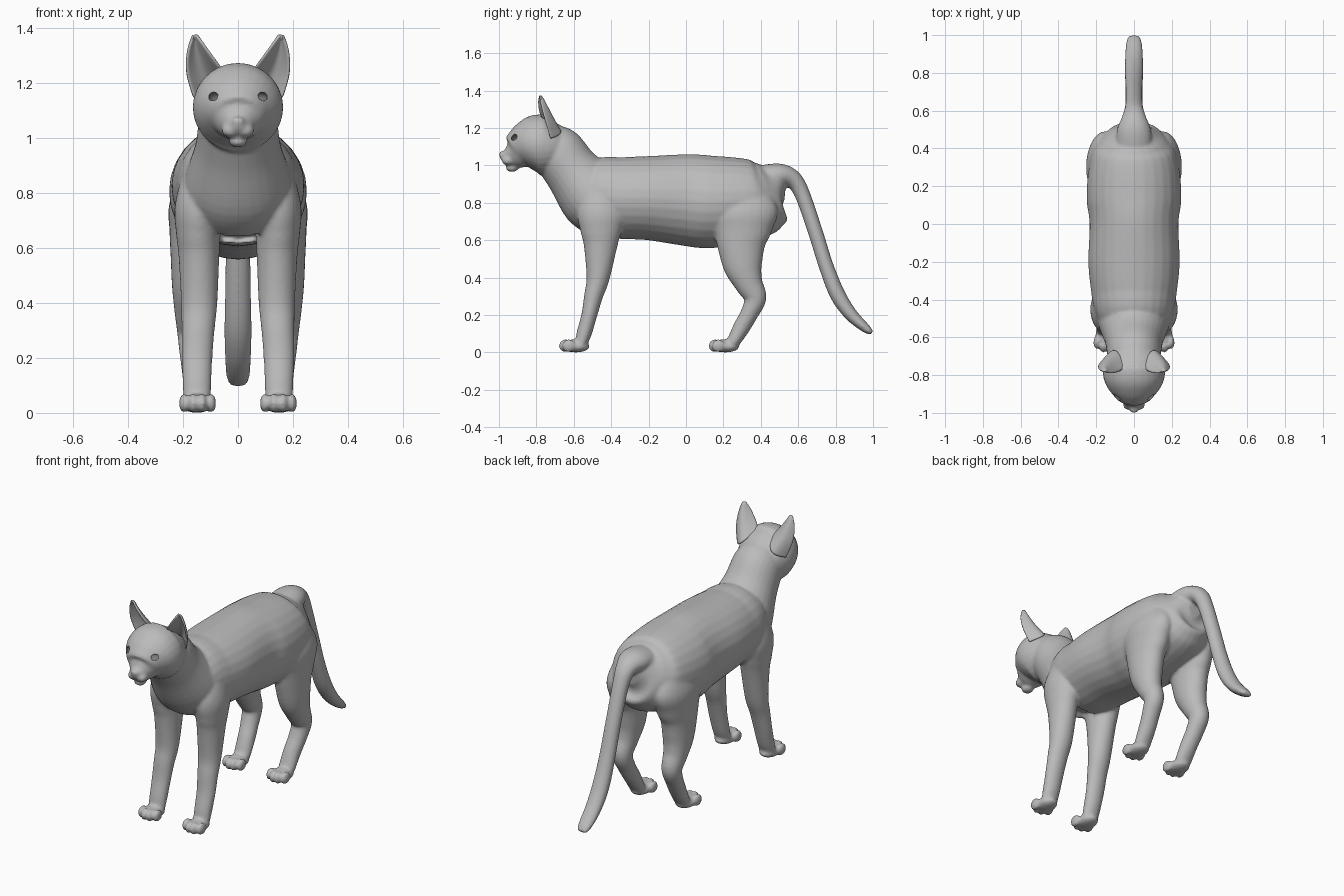
import bpy, bmesh
from math import sin, cos, pi
from mathutils import Vector, Matrix

if "Cube" in bpy.data.objects:
    bpy.data.objects.remove(bpy.data.objects["Cube"], do_unlink=True)


def material(name, value):
    m = bpy.data.materials.new(name)
    m.use_nodes = True
    m.diffuse_color = (value, value, value, 1)
    m.node_tree.nodes["Principled BSDF"].inputs["Base Color"].default_value = m.diffuse_color
    return m


fur = material("grey fur", 0.5)
socket = material("dark eye grey", 0.2)


def smooth_path(points, steps=5):
    """Catmull-Rom samples through points of any dimension."""
    pts = [Vector(p) for p in points]
    out = []
    for i in range(len(pts) - 1):
        a, b, c, d = pts[max(i - 1, 0)], pts[i], pts[i + 1], pts[min(i + 2, len(pts) - 1)]
        for k in range(steps):
            t = k / steps
            out.append(0.5 * (2 * b + (c - a) * t + (2 * a - 5 * b + 4 * c - d) * t ** 2
                              + (3 * b - a - 3 * c + d) * t ** 3))
    return out + [pts[-1]]


def loft(bm, sections, sides=28):
    """Closed elliptical tube; section = x, y, z, half width, half depth."""
    secs = smooth_path(sections)
    rings = []
    for i, s in enumerate(secs):
        tangent = secs[min(i + 1, len(secs) - 1)].copy() - secs[max(i - 1, 0)]
        tangent = Vector((0, tangent[1], tangent[2])).normalized()
        across = Vector((1, 0, 0))
        up = across.cross(tangent)
        rings.append([bm.verts.new(Vector(s[:3]) + across * s[3] * cos(2 * pi * k / sides)
                                   + up * s[4] * sin(2 * pi * k / sides)) for k in range(sides)])
    for a, b in zip(rings, rings[1:]):
        for k in range(sides):
            n = (k + 1) % sides
            bm.faces.new((a[k], a[n], b[n], b[k]))
    bm.faces.new(rings[0][::-1])
    bm.faces.new(rings[-1])


def ball(bm, centre, radii, tilt=0):
    mat = (Matrix.Translation(centre) @ Matrix.Rotation(tilt, 4, 'Y')
           @ Matrix.Diagonal((*radii, 1)))
    bmesh.ops.create_uvsphere(bm, u_segments=24, v_segments=16, radius=1, matrix=mat)


def finish(bm, name, mat):
    bmesh.ops.recalc_face_normals(bm, faces=bm.faces)
    mesh = bpy.data.meshes.new(name)
    bm.to_mesh(mesh)
    bm.free()
    mesh.materials.append(mat)
    mesh.shade_smooth()
    ob = bpy.data.objects.new(name, mesh)
    bpy.context.scene.collection.objects.link(ob)
    return ob


bm = bmesh.new()

# Torso, rump to chest
torso = [(.53, .86, .04, .05), (.50, .86, .11, .13), (.45, .84, .17, .18), (.38, .82, .22, .21),
         (.25, .81, .245, .235), (.12, .805, .25, .248), (0, .815, .235, .245),
         (-.2, .825, .242, .225), (-.35, .825, .228, .218), (-.45, .83, .21, .208),
         (-.55, .79, .16, .15), (-.61, .76, .08, .07)]
loft(bm, [(0, *s) for s in torso])

# Neck
loft(bm, [(0, -.42, .76, .2, .17), (0, -.5, .84, .195, .185), (0, -.61, .97, .155, .15),
          (0, -.69, 1.08, .14, .14), (0, -.75, 1.14, .11, .1)])

# Head, skull to nose
head = [(-.64, 1.14, .08, .08), (-.68, 1.125, .13, .125), (-.74, 1.11, .158, .157),
        (-.8, 1.11, .164, .16), (-.85, 1.098, .148, .138), (-.89, 1.08, .115, .11),
        (-.92, 1.06, .08, .08), (-.96, 1.05, .045, .045), (-.99, 1.055, .022, .02)]
loft(bm, [(0, *s) for s in head])
ball(bm, (0, -.985, 1.06), (.024, .017, .015))
ball(bm, (0, -.93, .985), (.034, .034, .02))

# Tail
loft(bm, [(0, .4, .93, .1, .07), (0, .5, .945, .09, .065), (0, .57, .925, .062, .05),
          (0, .62, .85, .048, .042), (0, .69, .65, .045, .04), (0, .75, .46, .047, .04),
          (0, .81, .31, .05, .042), (0, .88, .205, .048, .036), (0, .96, .13, .042, .025),
          (0, .995, .105, .03, .012)], 20)

front_leg = [(.13, -.42, .88, .07, .1), (.14, -.45, .75, .09, .13), (.145, -.455, .65, .08, .11),
             (.142, -.457, .57, .074, .09), (.141, -.47, .4, .066, .062),
             (.145, -.495, .3, .06, .05), (.149, -.517, .2, .056, .042),
             (.149, -.545, .1, .052, .04), (.149, -.565, .035, .05, .03)]
hind_leg = [(.13, .29, .9, .07, .12), (.15, .3, .76, .1, .19), (.155, .3, .66, .094, .16),
            (.16, .295, .57, .085, .128), (.162, .305, .46, .078, .104),
            (.165, .335, .37, .066, .076), (.165, .37, .29, .056, .06),
            (.16, .34, .21, .052, .048), (.152, .295, .13, .05, .045),
            (.149, .25, .05, .05, .035)]

for side in (1, -1):
    # Muzzle pads
    ball(bm, (side * .026, -.952, 1.026), (.034, .034, .026))
    for leg, toe_y in ((front_leg, -.645), (hind_leg, .155)):
        loft(bm, [(side * s[0], *s[1:]) for s in leg])
        # Paw and four toes
        ball(bm, (side * .149, toe_y + .055, .03), (.056, .075, .03))
        ball(bm, (side * .149, toe_y + .05, .045), (.046, .055, .025))
        for k in (-1.5, -.5, .5, 1.5):
            back = .018 if abs(k) > 1 else 0
            ball(bm, (side * .147 + k * .033, toe_y + back, .035), (.018, .036, .035))

# Blend the parts into one skin
body = finish(bm, "body", fur)
remesh = body.modifiers.new("blend", 'REMESH')
remesh.mode = 'VOXEL'
remesh.voxel_size = .0085
remesh.use_smooth_shade = True
relax = body.modifiers.new("relax", 'SMOOTH')
relax.factor = .5
relax.iterations = 6

# Eye sockets, cut into the skin
bm = bmesh.new()
for side in (1, -1):
    ball(bm, (side * .07, -.9, 1.142), (.037, .034, .026), side * -.3)
cutter = finish(bm, "eye_cutter", socket)
cutter.hide_render = True
cutter.hide_viewport = True
cut = body.modifiers.new("eyes", 'BOOLEAN')
cut.operation = 'DIFFERENCE'
cut.solver = 'EXACT'
cut.material_mode = 'TRANSFER'
cut.object = cutter

# Ears: cupped shells, open to the front
inner = smooth_path([(.05, -.765, 1.24), (.088, -.785, 1.29), (.128, -.79, 1.345), (.15, -.782, 1.374)], 4)
outer = smooth_path([(.16, -.725, 1.14), (.186, -.75, 1.23), (.184, -.772, 1.31), (.164, -.782, 1.372)], 4)
for side, name in ((1, "left_ear"), (-1, "right_ear")):
    bm = bmesh.new()
    rows = []
    for i, (a, b) in enumerate(zip(inner, outer)):
        cup = .075 * (1 - i / (len(inner) - 1)) ** .8
        row = []
        for k in range(13):
            u = k / 12
            p = a.lerp(b, u) + Vector((-.1, 1, -.1)) * cup * sin(pi * u)
            row.append(bm.verts.new((side * p.x, p.y, p.z)))
        rows.append(row)
    for a, b in zip(rows, rows[1:]):
        for k in range(12):
            bm.faces.new((a[k], a[k + 1], b[k + 1], b[k]))
    ear = finish(bm, name, fur)
    shell = ear.modifiers.new("thickness", 'SOLIDIFY')
    shell.thickness = .012
    shell.offset = 0
    ear.modifiers.new("soften", 'SUBSURF').levels = 1
